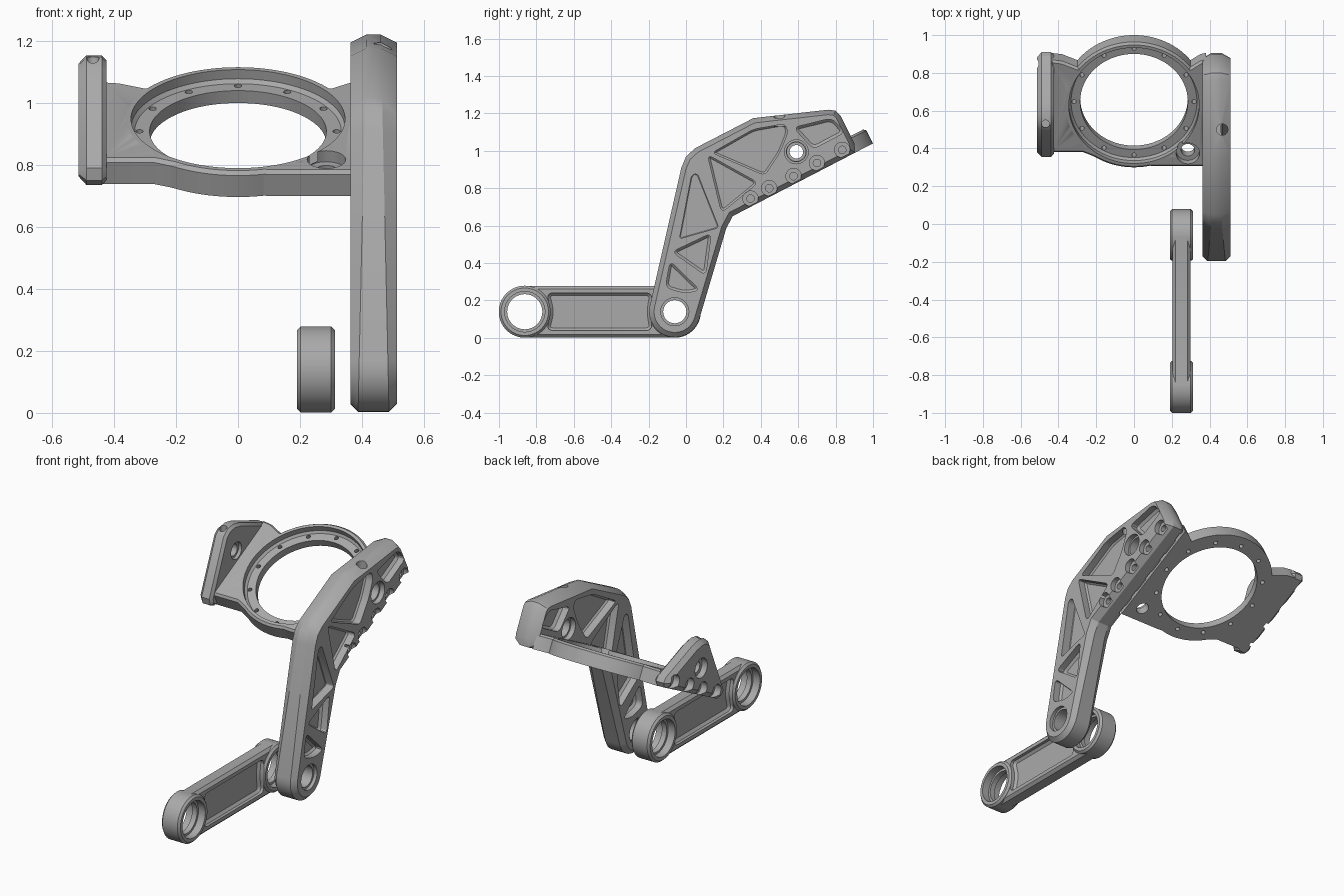
import bpy, bmesh
from math import sin, cos, pi, radians
from mathutils import Matrix, Vector

if "Cube" in bpy.data.objects:
    bpy.data.objects.remove(bpy.data.objects["Cube"])

metal = bpy.data.materials.new("brushed_grey")
metal.use_nodes = True
GREY = (0.4, 0.4, 0.4, 1)
metal.diffuse_color = GREY
metal.node_tree.nodes["Principled BSDF"].inputs["Base Color"].default_value = GREY

# Working frames: SIDE draws in (y, z) and extrudes along x;
# TILT draws in (x, slope) and extrudes along the plate normal.
TILT_ANGLE = radians(27.4)
SIDE = Matrix(((0, 0, 1, 0), (1, 0, 0, 0), (0, 1, 0, 0), (0, 0, 0, 1)))
TILT = Matrix.Translation((0, 0.668, 0.868)) @ Matrix.Rotation(TILT_ANGLE, 4, 'X')


def arc(cx, cy, r, start=0, end=360, n=48):
    """Points on an arc; a full circle leaves out the repeated end point."""
    steps = n if end - start == 360 else n - 1
    angles = [radians(start + (end - start) * i / steps) for i in range(n)]
    return [(cx + r * cos(a), cy + r * sin(a)) for a in angles]


def solid(name, pts, lo, hi, frame=SIDE, rounding=0, bevel_lo=0, bevel_hi=0, shape=None):
    """Extrude an outline, with optional rounded corners and chamfered ends."""
    bm = bmesh.new()
    bm.faces.new([bm.verts.new((a, b, lo)) for a, b in pts])
    if rounding:
        bmesh.ops.bevel(bm, geom=bm.verts[:], offset=rounding, segments=4,
                        profile=0.5, affect='VERTICES', clamp_overlap=True)
    top = bmesh.ops.extrude_face_region(bm, geom=bm.faces[:])["geom"]
    bmesh.ops.translate(bm, verts=[v for v in top if isinstance(v, bmesh.types.BMVert)],
                        vec=(0, 0, hi - lo))
    bmesh.ops.recalc_face_normals(bm, faces=bm.faces[:])
    for level, size in ((lo, bevel_lo), (hi, bevel_hi)):
        rim = [e for e in bm.edges if all(abs(v.co.z - level) < 1e-5 for v in e.verts)]
        if size:
            bmesh.ops.bevel(bm, geom=rim, offset=size, segments=1, affect='EDGES',
                            clamp_overlap=True)
    if shape:
        for v in bm.verts:
            shape(v.co)
    bm.transform(frame)
    mesh = bpy.data.meshes.new(name)
    bm.to_mesh(mesh)
    bm.free()
    mesh.materials.append(metal)
    obj = bpy.data.objects.new(name, mesh)
    bpy.context.collection.objects.link(obj)
    return obj


def combine(obj, other, operation='DIFFERENCE'):
    """Apply a boolean and discard the second solid."""
    mod = obj.modifiers.new("cut", 'BOOLEAN')
    mod.operation, mod.solver, mod.object = operation, 'EXACT', other
    graph = bpy.context.evaluated_depsgraph_get()
    mesh = bpy.data.meshes.new_from_object(obj.evaluated_get(graph))
    obj.modifiers.clear()
    obj.data = mesh
    bpy.data.objects.remove(other)


def cut(obj, pts, lo, hi, **options):
    combine(obj, solid("cutter", pts, lo, hi, **options))


def pocket(obj, pts, x0, x1, web, rounding=0.03):
    """Matching pockets on both faces, leaving a thin web between them."""
    mid = (x0 + x1) / 2
    cut(obj, pts, mid + web / 2, x1 + 0.05, rounding=rounding, bevel_lo=0.014)
    cut(obj, pts, x0 - 0.05, mid - web / 2, rounding=rounding, bevel_hi=0.014)


def bore(obj, y, z, x0, x1, r, wide, depth):
    """Through hole with a wider counterbore on both faces."""
    cut(obj, arc(y, z, r, n=32), x0 - 0.1, x1 + 0.1)
    cut(obj, arc(y, z, wide, n=32), x1 - depth, x1 + 0.1)
    cut(obj, arc(y, z, wide, n=32), x0 - 0.1, x0 + depth)


def finish(obj):
    bpy.ops.object.select_all(action='DESELECT')
    obj.select_set(True)
    bpy.context.view_layer.objects.active = obj
    bpy.ops.object.shade_smooth_by_angle(angle=radians(28))


SCREWS = [(0.345, 0.745), (0.445, 0.80), (0.575, 0.865), (0.70, 0.935), (0.835, 1.005)]
PIVOT = (0.59, 0.995)
HUB = (-0.06, 0.14)

# Main arm, with chamfers that deepen towards the top
A0, A1 = 0.362, 0.512
AM = (A0 + A1) / 2


def deepen(co):
    half = (A1 - A0) / 2
    off = co.z - AM
    if abs(off) < half - 0.01:
        co.z = AM + (half - 0.025 - 0.022 * co.y) * (1 if off > 0 else -1)


outline = arc(*HUB, 0.137, 168, 342, 16) + [
    (0.215, 0.585), (0.25, 0.651), (0.905, 0.992), (0.90, 1.04), (0.825, 1.19),
    (0.80, 1.215), (0.76, 1.22), (0.36, 1.175), (0.05, 1.015), (0.0, 0.97), (-0.025, 0.91)]
arm = solid("main_arm", outline, A0, A1, bevel_lo=0.026, bevel_hi=0.026, shape=deepen)
for shape in (
        [(0.115, 0.98), (0.385, 0.83), (0.19, 0.67)],
        [(0.06, 0.88), (0.175, 0.59), (-0.035, 0.53), (0.03, 0.87)],
        [(0.135, 0.56), (0.105, 0.335), (-0.075, 0.46)],
        [(-0.085, 0.41), (0.075, 0.255), (-0.01, 0.24), (-0.11, 0.27)],
        [(0.14, 0.99), (0.36, 1.115), (0.53, 1.145), (0.545, 1.1), (0.50, 0.99), (0.42, 0.87)],
        [(0.575, 1.125), (0.78, 1.175), (0.85, 1.1), (0.68, 1.01)]):
    pocket(arm, shape, A0, A1, 0.045)
bore(arm, *HUB, A0, A1, 0.062, 0.075, 0.02)
bore(arm, *PIVOT, A0, A1, 0.053, 0.064, 0.03)
for spot in SCREWS:
    bore(arm, *spot, A0, A1, 0.02, 0.041, 0.03)
# Oil hole in the top edge of the arm
cut(arm, arc(AM + 0.03, 0.50, 0.03, n=24), 1.13, 1.3, frame=Matrix.Identity(4))
finish(arm)

# Side bracket
B0, B1 = -0.514, -0.424
bracket = solid("side_bracket", [
    (0.355, 0.79), (0.365, 0.75), (0.405, 0.735), (0.90, 0.99), (0.91, 1.02), (0.89, 1.045),
    (0.64, 1.14), (0.58, 1.152), (0.53, 1.145), (0.49, 1.11)],
    B0, B1, bevel_lo=0.025, bevel_hi=0.015)
cut(bracket, arc(*PIVOT, 0.036, n=32), B0 - 0.1, B1 + 0.1)
cut(bracket, arc(*PIVOT, 0.058, n=32), B0 - 0.1, B0 + 0.035)
cut(bracket, arc(*PIVOT, 0.05, n=32), B1 - 0.02, B1 + 0.1)
for spot in SCREWS[1:]:
    cut(bracket, arc(*spot, 0.041, n=32), B0 - 0.1, B0 + 0.04)
    cut(bracket, arc(*spot, 0.02, n=24), B0 - 0.1, B1 + 0.02)
cut(bracket, arc(-0.468, 0.53, 0.02, n=24), 1.10, 1.3, frame=Matrix.Identity(4))
finish(bracket)

# Tilted ring plate joining the arm and the bracket
THICK = 0.09
plate = solid("ring_plate", [
    (-0.44, -0.283), (-0.27, -0.283), (-0.12, -0.35), (0.12, -0.367), (0.38, -0.367),
    (0.38, 0.268), (0.35, 0.26), (0.30, 0.225), (-0.30, 0.225), (-0.38, 0.26), (-0.44, 0.268)],
    0, THICK, frame=TILT, bevel_hi=0.012)
combine(plate, solid("ring", arc(0, 0, 0.374, n=96), 0, THICK, frame=TILT,
                     bevel_hi=0.012), 'UNION')
cut(plate, arc(0, 0, 0.285, n=96), -0.1, 0.2, frame=TILT)
cut(plate, arc(0, 0, 0.345, n=96), 0.045, 0.2, frame=TILT, bevel_lo=0.012)
for px, pu in arc(0, 0, 0.318, n=12):
    cut(plate, arc(px, pu, 0.012, n=16), -0.1, 0.2, frame=TILT)
# Corner mounting hole with a recessed seat
cut(plate, arc(0.285, -0.285, 0.036, n=32), -0.1, 0.2, frame=TILT)
cut(plate, arc(0.285, -0.285, 0.062, n=32), 0.05, 0.2, frame=TILT)
finish(plate)

# Lower link: thin bar between two thick bearing eyes
L0, L1 = 0.19, 0.312
EYES = [(-0.862, 0.14), HUB]
link = solid("lower_link", [(-0.862, 0.002), (-0.06, 0.002), (-0.06, 0.278), (-0.862, 0.278)],
             L0 + 0.014, L1 - 0.014, bevel_lo=0.016, bevel_hi=0.016)
for eye in EYES:
    combine(link, solid("eye", arc(*eye, 0.139, n=64), L0, L1,
                        bevel_lo=0.012, bevel_hi=0.012), 'UNION')
pocket(link, [(-0.745, 0.04), (-0.18, 0.04), (-0.195, 0.14), (-0.18, 0.24),
              (-0.745, 0.24), (-0.72, 0.14)], L0, L1, 0.03)
for eye in EYES:
    bore(link, *eye, L0, L1, 0.094, 0.108, 0.045)
finish(link)
